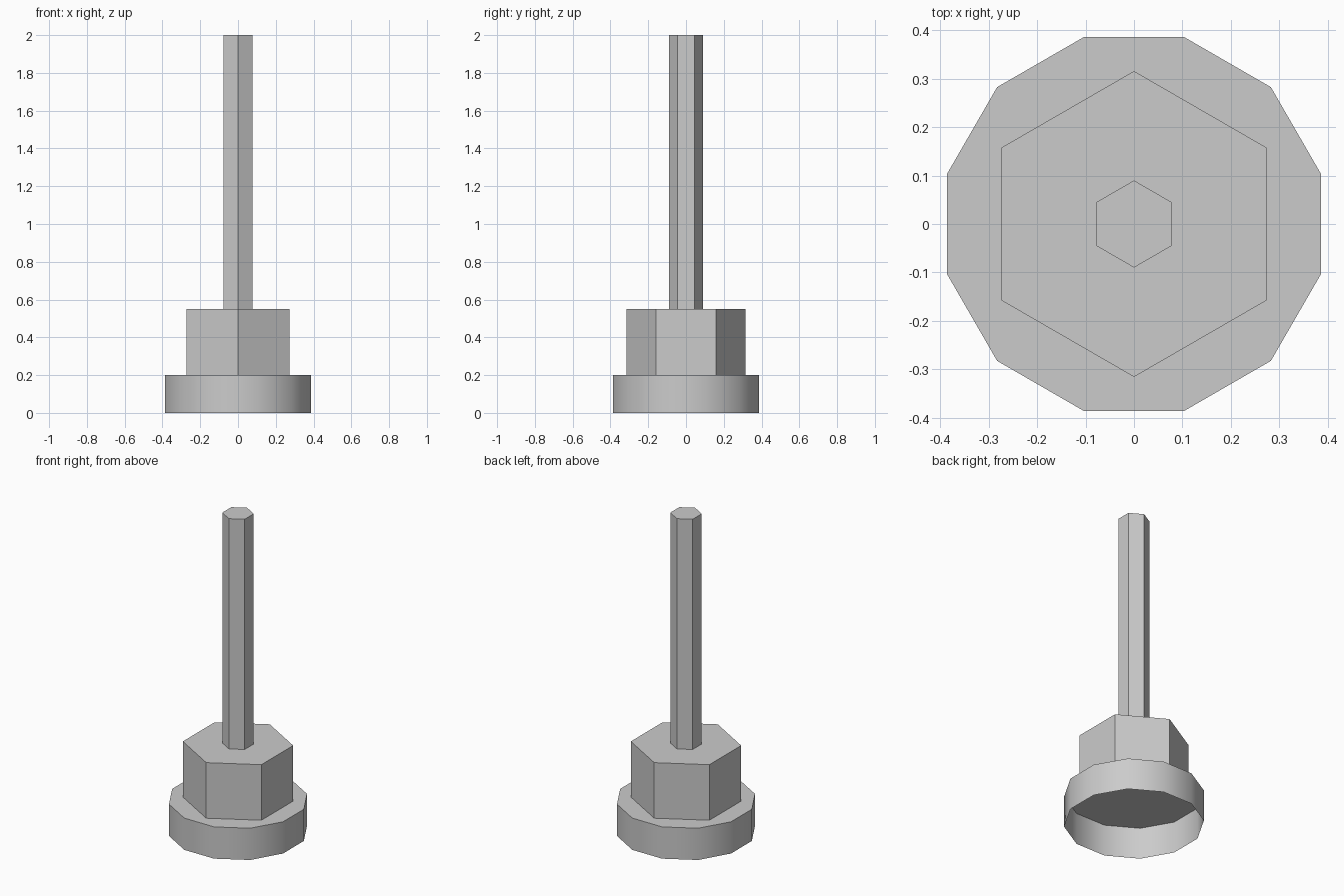
import bpy
import bmesh
import math
from mathutils import Matrix

default = bpy.data.objects.get("Cube")
if default:
    bpy.data.objects.remove(default, do_unlink=True)

# One plain grey for everything
grey = bpy.data.materials.new("mid grey")
grey.use_nodes = True
colour = (0.6, 0.6, 0.6, 1)
grey.diffuse_color = colour
grey.node_tree.nodes["Principled BSDF"].inputs["Base Color"].default_value = colour


def prism(name, sides, radius, bottom, top, first_angle, open_bottom=False, smooth=False):
    """Upright regular prism with its first corner at first_angle degrees."""
    bm = bmesh.new()
    ring = []
    for i in range(sides):
        a = math.radians(first_angle) + math.tau * i / sides
        ring.append(bm.verts.new((radius * math.cos(a), radius * math.sin(a), bottom)))
    base = bm.faces.new(ring)
    top_ring = [bm.verts.new((v.co.x, v.co.y, top)) for v in ring]
    bm.faces.new(top_ring)
    for i in range(sides):
        j = (i + 1) % sides
        side = bm.faces.new((ring[i], ring[j], top_ring[j], top_ring[i]))
    bmesh.ops.recalc_face_normals(bm, faces=bm.faces)
    if open_bottom:
        bmesh.ops.delete(bm, geom=[base], context="FACES_ONLY")
    mesh = bpy.data.meshes.new(name)
    bm.to_mesh(mesh)
    bm.free()
    mesh.materials.append(grey)
    obj = bpy.data.objects.new(name, mesh)
    bpy.context.collection.objects.link(obj)
    if smooth:
        bpy.ops.object.select_all(action="DESELECT")
        obj.select_set(True)
        bpy.context.view_layer.objects.active = obj
        bpy.ops.object.shade_smooth_by_angle(angle=math.radians(40))
    return obj


# Hollow twelve-sided foot, open underneath
prism("foot_cap", 12, 0.4, 0, 0.2, 15, open_bottom=True, smooth=True)
# Hexagonal nut on the foot
prism("hex_nut", 6, 0.316, 0.2, 0.55, 30)
# Long hexagonal stem
prism("stem", 6, 0.09, 0.55, 2, 30)
